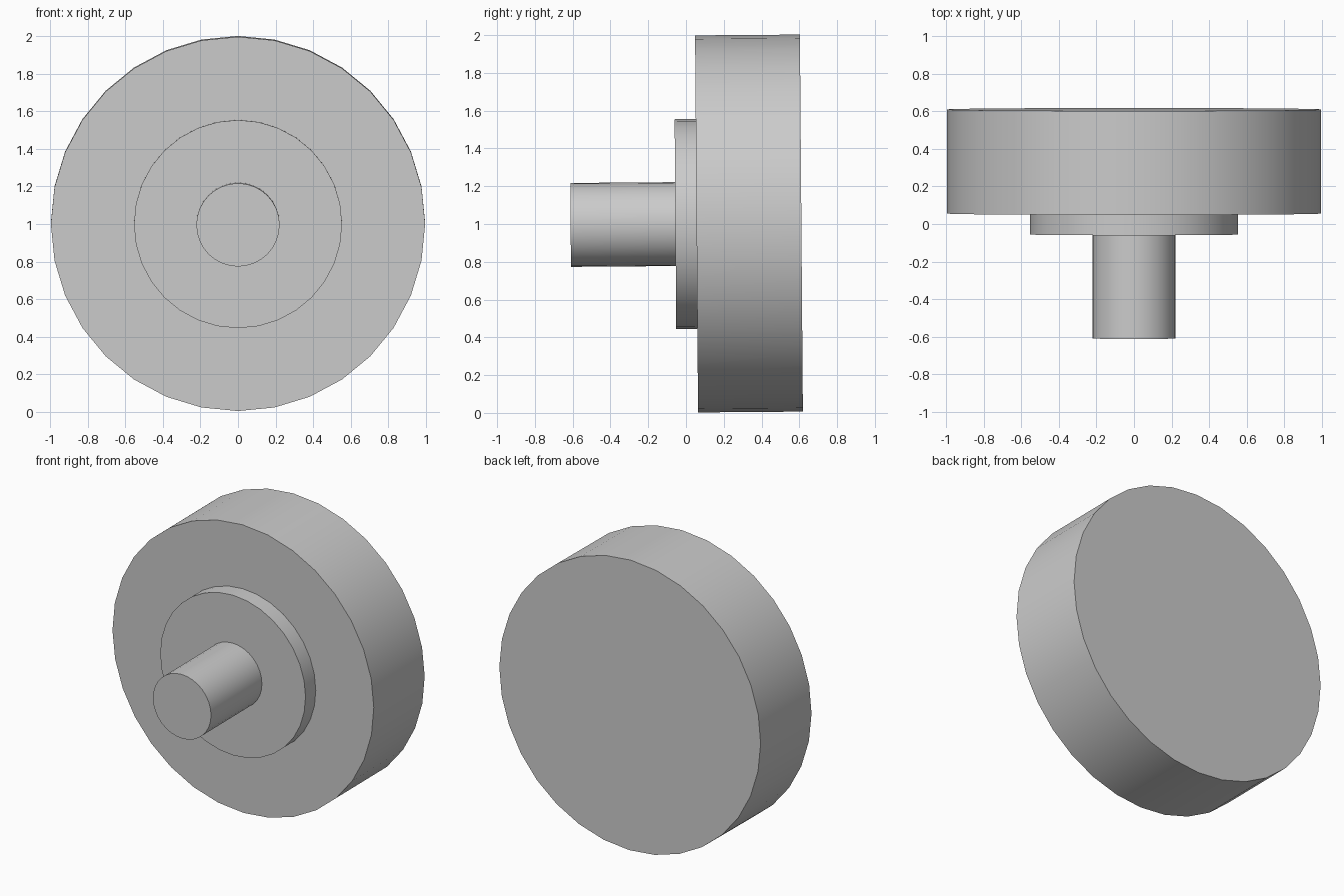
import bpy
import math
from mathutils import Matrix, Vector

cube = bpy.data.objects.get("Cube")
if cube:
    bpy.data.objects.remove(cube, do_unlink=True)

# Plain grey for every part
grey = bpy.data.materials.new("grey")
grey.use_nodes = True
colour = (0.6, 0.6, 0.6, 1)
grey.diffuse_color = colour
grey.node_tree.nodes["Principled BSDF"].inputs["Base Color"].default_value = colour

# The whole knob leans very slightly forward about its centre
CENTRE = Vector((0, 0, 1))
LEAN = Matrix.Rotation(math.radians(0.45), 4, 'X')


def cylinder(name, radius, front, back):
    """Smooth-sided cylinder running along y between front and back."""
    middle = Vector((0, (front + back) / 2, 0))
    bpy.ops.mesh.primitive_cylinder_add(
        vertices=32, radius=radius, depth=back - front,
        location=CENTRE + LEAN @ middle,
        rotation=(LEAN @ Matrix.Rotation(math.pi / 2, 4, 'X')).to_euler())
    part = bpy.context.object
    part.name = name
    part.data.materials.append(grey)
    bpy.ops.object.shade_smooth_by_angle(angle=math.radians(30))
    return part


# Shaft, collar and wide disc, stacked from front to back
cylinder("shaft", 0.222, -0.611, -0.056)
cylinder("collar", 0.555, -0.056, 0.056)
cylinder("disc", 0.998, 0.056, 0.611)
